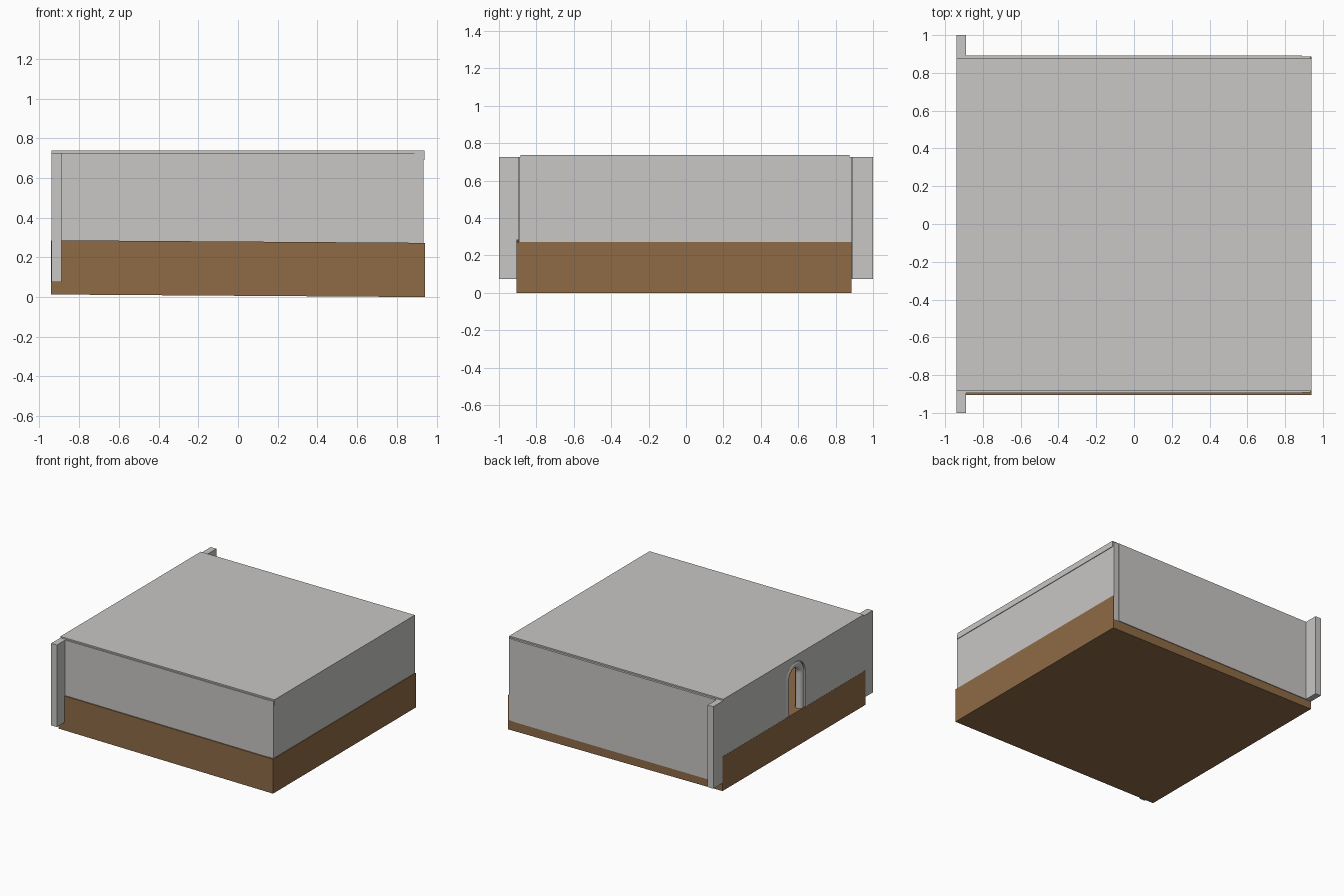
import bpy, bmesh, math
from mathutils import Matrix, Vector

if "Cube" in bpy.data.objects:
    bpy.data.objects.remove(bpy.data.objects["Cube"])


def material(name, rgb):
    m = bpy.data.materials.new(name)
    m.diffuse_color = (*rgb, 1)
    m.use_nodes = True
    m.node_tree.nodes["Principled BSDF"].inputs["Base Color"].default_value = m.diffuse_color
    return m


GREY = material("plaster grey", (0.58, 0.57, 0.56))
BROWN = material("earth brown", (0.275, 0.147, 0.061))


def add_object(name, bm, mat):
    bmesh.ops.recalc_face_normals(bm, faces=bm.faces)
    me = bpy.data.meshes.new(name)
    bm.to_mesh(me)
    bm.free()
    me.materials.append(mat)
    ob = bpy.data.objects.new(name, me)
    bpy.context.collection.objects.link(ob)
    return ob


def box(name, lo, hi, mat):
    bm = bmesh.new()
    lo, hi = Vector(lo), Vector(hi)
    bmesh.ops.create_cube(bm, size=1, matrix=Matrix.Translation((lo + hi) / 2)
                          @ Matrix.Diagonal((*(hi - lo), 1)))
    return add_object(name, bm, mat)


# Slightly tilted earth floor, higher on the left
floor = box("earth_floor", (-0.941, -0.905, 0), (0.941, 0.886, 0.273), BROWN)
for v in floor.data.vertices:
    v.co.z += 0.013 * (0.94 - v.co.x) / 1.88

# Roof slab, standing a little proud of the walls
box("roof", (-0.94, -0.885, 0.69), (0.94, 0.875, 0.737), GREY)

# Plain walls
Z0, Z1 = 0.075, 0.726
box("front_wall", (-0.9, -0.896, Z0), (0.89, -0.84, Z1), GREY)
box("back_wall", (-0.9, 0.84, Z0), (0.89, 0.892, Z1), GREY)
box("right_wall", (0.88, -0.892, Z0), (0.935, 0.887, Z1), GREY)


# Left wall, longer than the house, with an arched doorway
def arch(half, foot, spring, steps=16):
    pts = [(DOOR_Y - half, foot)]
    for i in range(steps + 1):
        a = math.pi * (1 - i / steps)
        pts.append((DOOR_Y + half * math.cos(a), spring + half * math.sin(a)))
    return pts + [(DOOR_Y + half, foot)]


DOOR_Y = -0.035
SPRING = 0.565
outline = [(-1, Z0)] + arch(0.12, Z0, SPRING) + [(1, Z0), (1, Z1), (-1, Z1)]
bm = bmesh.new()
face = bm.faces.new([bm.verts.new((-0.94, y, z)) for y, z in outline])
ext = bmesh.ops.extrude_face_region(bm, geom=[face])
bmesh.ops.translate(bm, vec=(0.05, 0, 0),
                    verts=[g for g in ext["geom"] if isinstance(g, bmesh.types.BMVert)])
add_object("left_wall", bm, GREY)

# Round moulding lining the doorway
R, SIDES = 0.032, 12
bm = bmesh.new()
path = [Vector((-0.907, y, z)) for y, z in arch(0.095, 0.24, SPRING)]
rings = []
for i, p in enumerate(path):
    t = (path[min(i + 1, len(path) - 1)] - path[max(i - 1, 0)]).normalized()
    side = t.cross(Vector((1, 0, 0)))
    rings.append([bm.verts.new(p + R * (math.cos(a) * side + math.sin(a) * Vector((1, 0, 0))))
                  for a in (2 * math.pi * k / SIDES for k in range(SIDES))])
for r, s in zip(rings, rings[1:]):
    for k in range(SIDES):
        n = (k + 1) % SIDES
        bm.faces.new((r[k], r[n], s[n], s[k]))
bm.faces.new(rings[0])
bm.faces.new(rings[-1])
frame = add_object("door_moulding", bm, GREY)
bpy.context.view_layer.objects.active = frame
frame.select_set(True)
bpy.ops.object.shade_smooth_by_angle(angle=math.radians(40))
